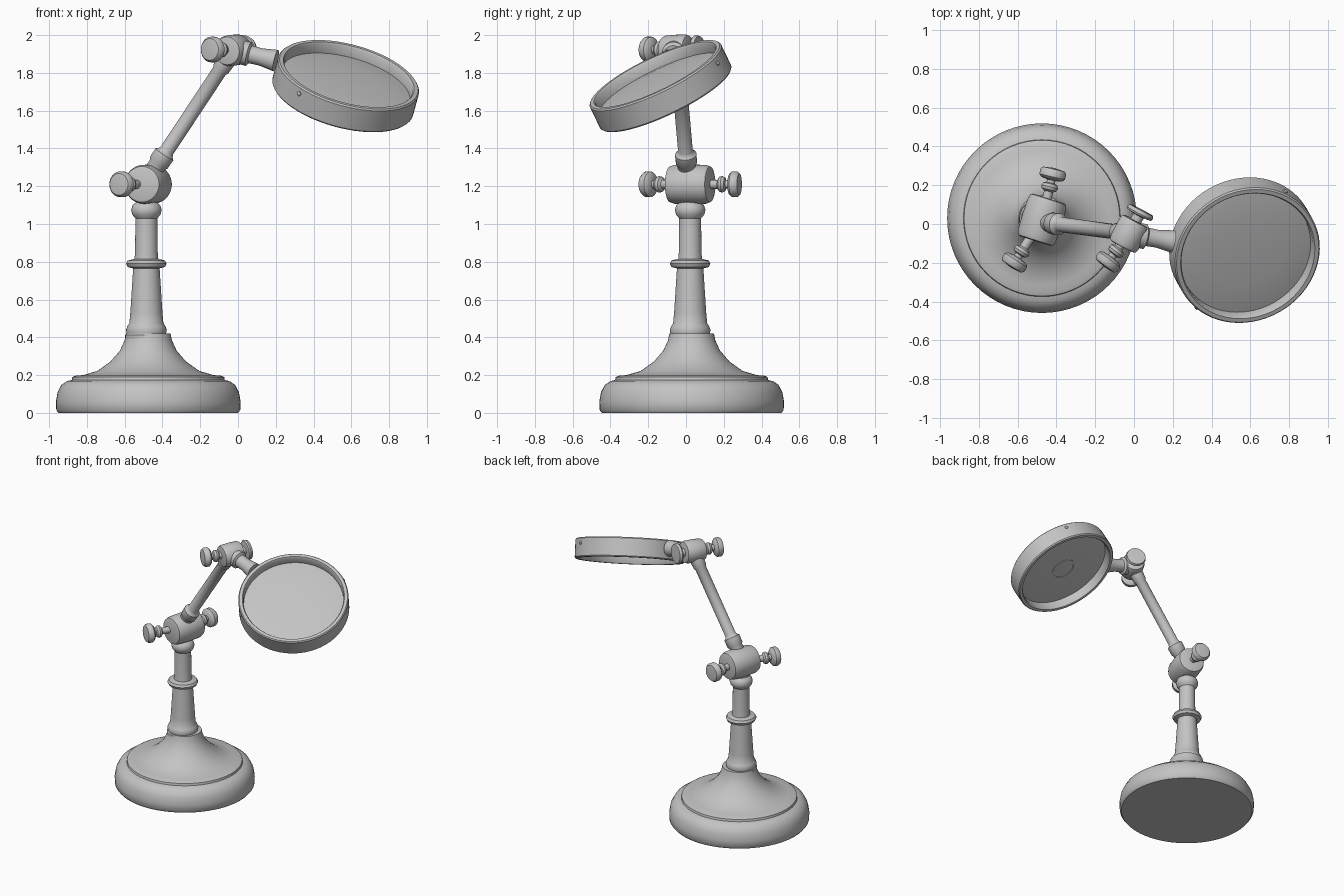
import bpy
import bmesh
import math
from mathutils import Vector

cube = bpy.data.objects.get("Cube")
if cube:
    bpy.data.objects.remove(cube)

grey = bpy.data.materials.new("plain_grey")
grey.use_nodes = True
grey.diffuse_color = (0.55, 0.55, 0.55, 1)
grey.node_tree.nodes["Principled BSDF"].inputs["Base Color"].default_value = (0.55, 0.55, 0.55, 1)


def lathe(name, origin, axis, profile, segments=40, closed=False):
    """Turn (radius, distance along axis) points into a smooth solid."""
    bm = bmesh.new()
    points = profile + profile[:1] if closed else profile
    verts = [bm.verts.new((r, 0, h)) for r, h in points]
    edges = [bm.edges.new(pair) for pair in zip(verts, verts[1:])]
    bmesh.ops.spin(bm, geom=verts + edges, cent=(0, 0, 0), axis=(0, 0, 1),
                   angle=math.tau, steps=segments, use_duplicate=False)
    bmesh.ops.remove_doubles(bm, verts=bm.verts, dist=0.0004)
    bmesh.ops.recalc_face_normals(bm, faces=bm.faces)
    mesh = bpy.data.meshes.new(name)
    bm.to_mesh(mesh)
    bm.free()
    mesh.materials.append(grey)
    obj = bpy.data.objects.new(name, mesh)
    bpy.context.collection.objects.link(obj)
    obj.location = origin
    obj.rotation_mode = 'QUATERNION'
    obj.rotation_quaternion = Vector(axis).to_track_quat('Z', 'Y')
    bpy.ops.object.select_all(action='DESELECT')
    obj.select_set(True)
    bpy.context.view_layer.objects.active = obj
    bpy.ops.object.shade_smooth_by_angle(angle=math.radians(40))
    return obj


def knob(name, origin, direction, start, size=0.068):
    """Thumb screw: stem, collar bead and rounded disc."""
    d = start
    lathe(name, origin, direction, [
        (0, 0), (0.024, 0), (0.024, d), (0.04, d + 0.01), (0.044, d + 0.025),
        (0.036, d + 0.04), (0.022, d + 0.045), (0.022, d + 0.06),
        (size * 0.8, d + 0.065), (size, d + 0.078), (size, d + 0.105),
        (size * 0.85, d + 0.118), (0, d + 0.125)], 28)


def barrel(name, origin, axis, radius, half):
    side = [(0, 0.0), (radius * 0.78, 0.0), (radius * 0.9, 0.04), (radius * 0.98, 0.25)]
    points = [(r, -half + t * half) for r, t in side]
    points += [(radius, 0)] + [(r, -h) for r, h in reversed(points)]
    lathe(name, origin, axis, points)


UP = (0, 0, 1)

# Round weighted foot with stepped shoulder
lathe("base", (-0.475, 0.03, 0), UP, [
    (0, 0), (0.475, 0), (0.487, 0.015), (0.489, 0.06), (0.48, 0.11), (0.46, 0.148),
    (0.43, 0.168), (0.405, 0.174), (0.402, 0.19), (0.385, 0.197), (0.345, 0.2),
    (0.27, 0.222), (0.2, 0.272), (0.15, 0.33), (0.125, 0.385), (0.118, 0.42), (0, 0.42)], 64)

# Turned column with ring mouldings
lathe("column", (-0.485, 0.022, 0), UP, [
    (0, 0.38), (0.112, 0.39), (0.112, 0.412), (0.104, 0.42), (0.108, 0.44), (0.1, 0.46),
    (0.09, 0.475), (0.085, 0.53), (0.07, 0.765), (0.098, 0.772), (0.107, 0.79),
    (0.098, 0.807), (0.063, 0.815), (0.06, 0.85), (0.058, 1.03), (0.075, 1.05),
    (0.081, 1.075), (0.073, 1.1), (0.055, 1.115), (0.05, 1.16), (0, 1.16)])

# Lower pivot and its two thumb screws
low = Vector((-0.475, 0.022, 1.21))
barrel("lower_joint", low, (0.3, 0.95, 0), 0.105, 0.115)
knob("lower_front_knob", low, (-0.54, -0.84, 0), 0.17)
knob("lower_back_knob", low, (0.23, 0.97, 0), 0.15)

# Slanted arm with collars
top = Vector((-0.025, -0.05, 1.92))
arm_start = Vector((-0.475, 0.01, 1.24))
span = top - arm_start
length = span.length
lathe("arm", arm_start, span, [
    (0, 0), (0.048, 0), (0.048, 0.09), (0.056, 0.1), (0.057, 0.155), (0.045, 0.165),
    (0.039, 0.18), (0.039, length - 0.13), (0.046, length - 0.12),
    (0.05, length - 0.05), (0, length - 0.02)], 32)

# Upper pivot and its thumb screws
axis = Vector((0.46, 0.88, 0.05))
barrel("upper_joint", top, axis, 0.082, 0.075)
knob("upper_front_knob", top, (-0.6, -0.8, 0.02), 0.09)
lathe("upper_back_cap", top, axis, [
    (0, 0), (0.03, 0), (0.03, 0.105), (0.068, 0.11), (0.074, 0.12),
    (0.068, 0.138), (0, 0.142)], 28)

# Neck joining the pivot to the lens holder
head = Vector((0.57, -0.135, 1.73))
neck = Vector((0.2, -0.09, 1.865)) - top
lathe("neck", top, neck, [
    (0, 0.02), (0.063, 0.03), (0.065, 0.085), (0.048, 0.095), (0.046, 0.15),
    (0.053, 0.2), (0.058, 0.235), (0, 0.235)], 32)

# Lens holder rim and the glass
normal = Vector((0.24, -0.42, 0.875)).normalized()
lathe("lens_rim", head, normal, [
    (0.378, -0.07), (0.385, -0.062), (0.385, 0.062), (0.378, 0.07),
    (0.357, 0.07), (0.35, 0.06), (0.35, -0.06), (0.357, -0.07)], 64, True)
lathe("lens_glass", head, normal, [
    (0, -0.022), (0.09, -0.021), (0.2, -0.017), (0.3, -0.01), (0.355, -0.002),
    (0.355, 0.006), (0.3, 0.014), (0.2, 0.021), (0, 0.026)], 64)
lathe("lens_inset", head - normal * 0.021, -normal, [
    (0.08, -0.002), (0.08, 0.004), (0.09, 0.004), (0.09, -0.002)], 32, True)

# Small screws on the rim
for i, (dx, dy) in enumerate([(-0.25, -0.28), (0.2, 0.31)]):
    flat = Vector((dx, dy, -(normal.x * dx + normal.y * dy) / normal.z)).normalized()
    lathe(f"rim_screw_{i + 1}", head + flat * 0.38 + normal * 0.03, flat, [
        (0, 0), (0.012, 0), (0.012, 0.01), (0.007, 0.015), (0, 0.016)], 12)
